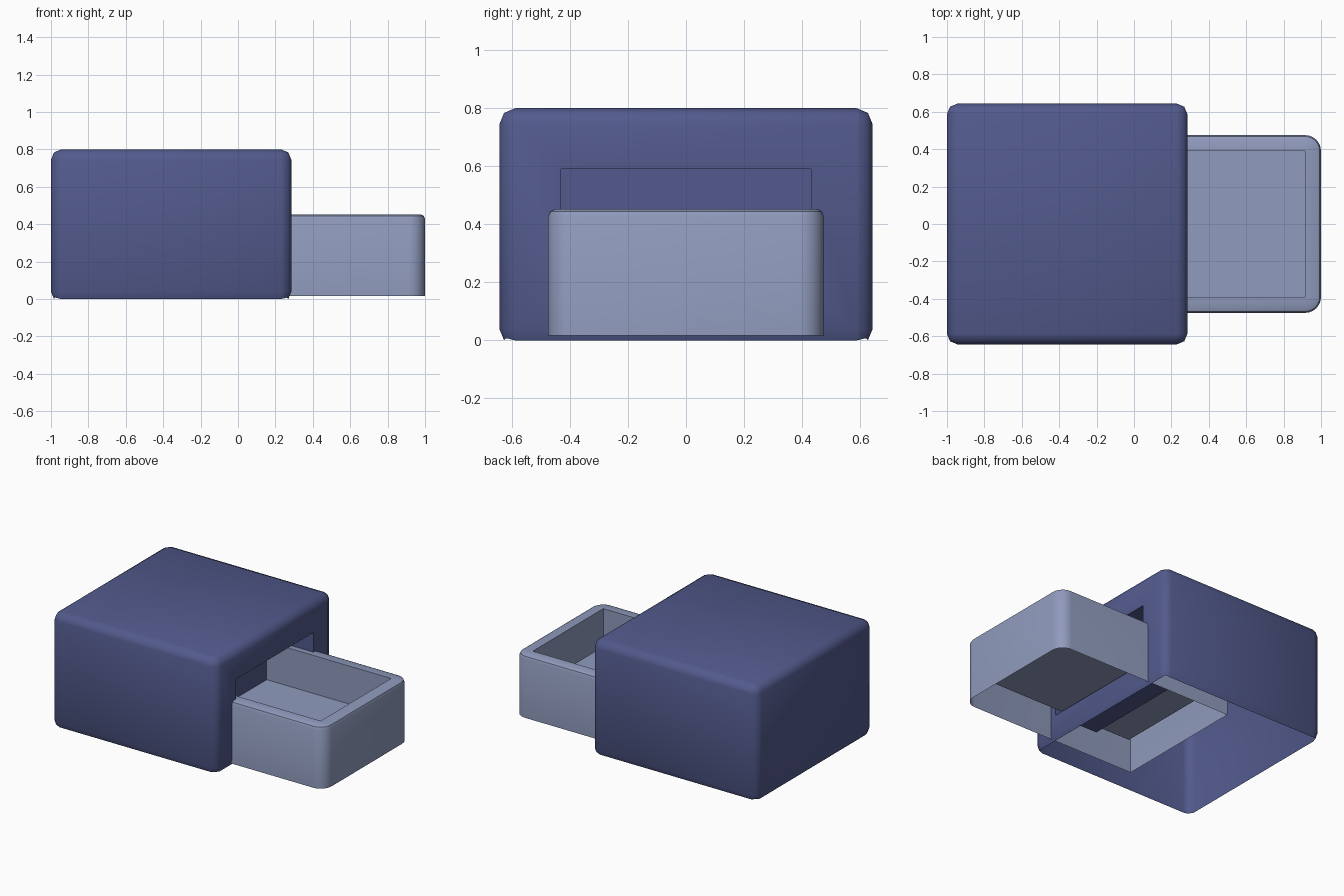
import bpy, bmesh, math
from mathutils import Vector

if "Cube" in bpy.data.objects:
    bpy.data.objects.remove(bpy.data.objects["Cube"])


def finish(bm, name, color, angle):
    bmesh.ops.recalc_face_normals(bm, faces=bm.faces) if name == "drawer" else None
    me = bpy.data.meshes.new(name)
    bm.to_mesh(me)
    bm.free()
    ob = bpy.data.objects.new(name, me)
    bpy.context.collection.objects.link(ob)
    mat = bpy.data.materials.new(name + "_paint")
    mat.diffuse_color = (*color, 1)
    mat.use_nodes = True
    mat.node_tree.nodes["Principled BSDF"].inputs["Base Color"].default_value = mat.diffuse_color
    me.materials.append(mat)
    bpy.ops.object.select_all(action='DESELECT')
    ob.select_set(True)
    bpy.context.view_layer.objects.active = ob
    bpy.ops.object.shade_smooth_by_angle(angle=math.radians(angle))
    return ob


# Cabinet: rounded shell, open underneath
lo, hi = Vector((-1, -0.643, -0.016)), Vector((0.285, 0.643, 0.8))
bm = bmesh.new()
bmesh.ops.create_cube(bm, size=1)
for v in bm.verts:
    v.co = Vector([hi[i] if v.co[i] > 0 else lo[i] for i in range(3)])
bmesh.ops.bevel(bm, geom=bm.edges[:], offset=0.055, segments=2, profile=0.5, affect='EDGES')
bm.normal_update()
under = [f for f in bm.faces if f.calc_center_median().z < 0.001]
bmesh.ops.delete(bm, geom=under, context='FACES')
for v in bm.verts:
    v.co.z = max(v.co.z, 0)

# Recess in the cabinet's right face, where the drawer slides in
bm.normal_update()
face = max((f for f in bm.faces if f.normal.x > 0.99), key=lambda f: f.calc_area())
bmesh.ops.inset_region(bm, faces=[face], thickness=0.1)
mid = face.calc_center_median()
for v in face.verts:
    v.co.y = 0.43 if v.co.y > 0 else -0.43
    v.co.z = 0.59 if v.co.z > mid.z else 0.17
back = bmesh.ops.extrude_discrete_faces(bm, faces=[face])['faces'][0]
for v in back.verts:
    v.co.x = -0.05
finish(bm, "cabinet", (0.084, 0.102, 0.262), 50)

# Drawer: each outline point is an inner corner plus a direction, so the
# same outline with radius 0 gives the square-cornered inner tray
WALL = 0.085
outline = [((-0.285, -0.39), (-1, -1))]
for sy in (-1, 1):
    arc = [math.radians(a) for a in range(0, 91, 15)]
    for a in (reversed(arc) if sy < 0 else arc):
        outline.append(((0.915, 0.39 * sy), (math.cos(a), math.sin(a) * sy)))
outline.append(((-0.285, 0.39), (-1, 1)))

levels = [(WALL, 0.016), (WALL, 0.427), (WALL - 0.007, 0.444),
          (WALL - 0.023, 0.452), (0, 0.452), (0, 0.185)]
bm = bmesh.new()
rings = [[bm.verts.new((c[0] + d[0] * r, c[1] + d[1] * r, z)) for c, d in outline]
         for r, z in levels]
n = len(outline)
for a, b in zip(rings, rings[1:]):
    for i in range(n):
        j = (i + 1) % n
        bm.faces.new((a[i], a[j], b[j], b[i]))
bm.faces.new(rings[-1])
bmesh.ops.remove_doubles(bm, verts=bm.verts[:], dist=0.0005)
finish(bm, "drawer", (0.28, 0.33, 0.51), 40)
